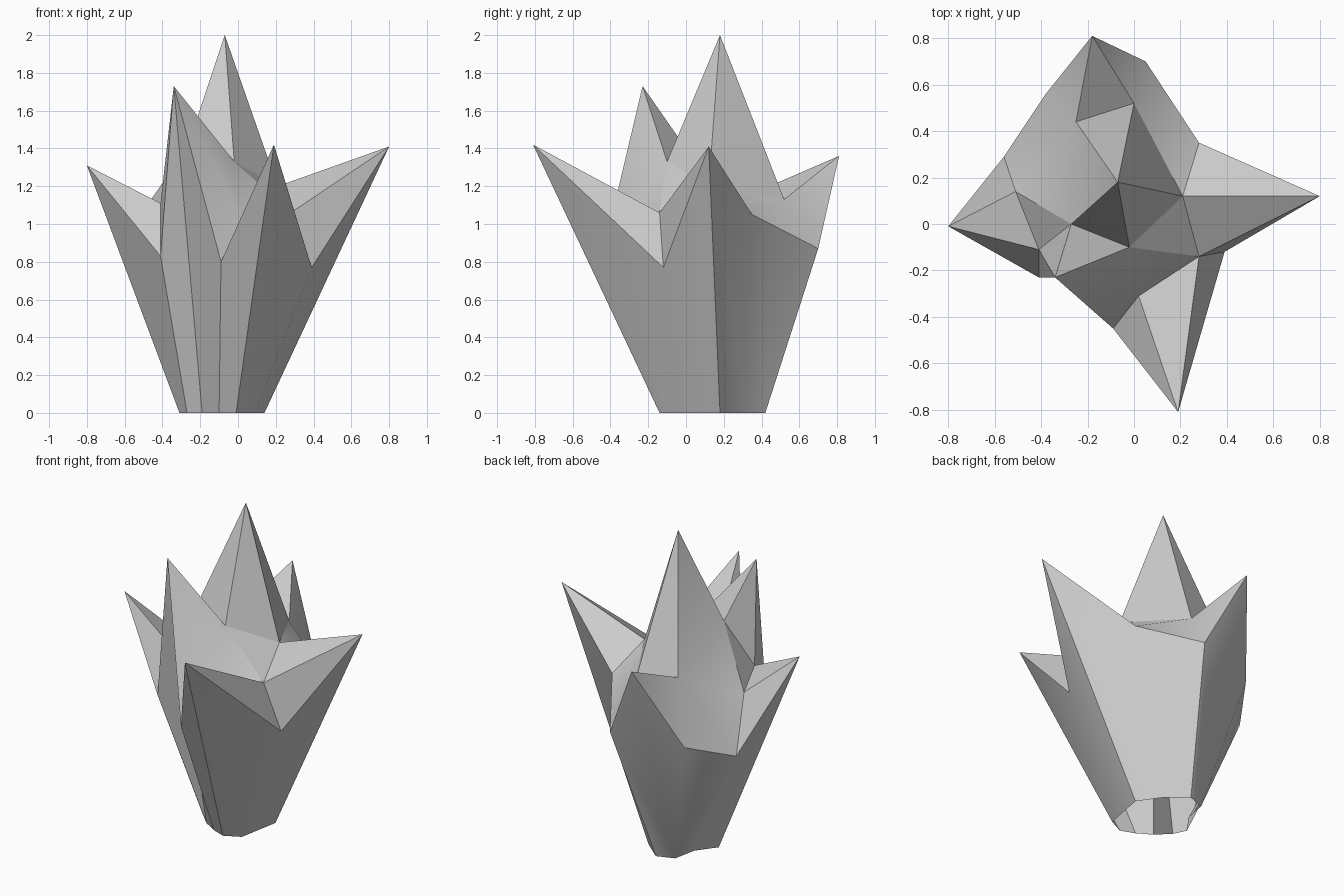
import bpy, bmesh, math

if "Cube" in bpy.data.objects:
    bpy.data.objects.remove(bpy.data.objects["Cube"])

# Tips of the six leaf blades
TIPS = dict(tall=(-.07, .18, 2), inner=(-.34, -.23, 1.73), front=(.19, -.81, 1.42),
            right=(.80, .12, 1.41), left=(-.80, -.01, 1.31), back=(-.18, .81, 1.36))

# Outer notches between the blades, and the inner folds behind them
NOTCHES = dict(S=(-.41, -.23, .83), T=(-.09, -.45, .80), V=(.39, -.12, .77),
               O=(.28, .35, 1.05), N=(.05, .70, .87), M=(-.38, .56, .83), P=(-.56, .29, .72))
FOLDS = dict(G=(-.27, 0, 1.40), H=(-.02, -.10, 1.33), I=(.21, .12, 1.20), J=(.28, -.14, 1.06),
             K=(0, .52, 1.13), L=(-.25, .44, 1.20), Q=(-.51, .14, 1.06), R=(-.41, -.11, 1.11),
             U=(.02, -.31, 1.01))

# Open foot outline, counter-clockwise from the left
FOOT = [(-.31, .11), (-.27, .03), (-.19, -.05), (-.10, -.105), (-.01, -.14), (.09, -.09),
        (.14, .18), (.05, .31), (-.08, .42), (-.19, .38), (-.22, .23)]

bm = bmesh.new()
v = {k: bm.verts.new(p) for d in (TIPS, NOTCHES, FOLDS) for k, p in d.items()}
foot = [bm.verts.new((x, y, 0)) for x, y in FOOT]


def face(*verts):
    bm.faces.new(list(dict.fromkeys(verts)))


def fan(tip, ring):
    for a, b in zip(ring, ring[1:]):
        face(v[tip], v[a], v[b])


# Inner faces of each blade fan out from its tip
fan('tall', 'GHIKLG')
fan('inner', 'SRGHUT')
fan('front', 'VJUT')
fan('right', 'OIJV')
fan('left', 'PQRS')
fan('back', 'MLKN')

# Webs between the blades
for web in ('QRG', 'LGQ', 'LQP', 'LPM', 'HUJ', 'HJI', 'KIO', 'KON'):
    face(*(v[k] for k in web))

# Outer walls run from the rim down to the open foot
rim = ['left', 'S', 'inner', 'T', 'front', 'V', 'right', 'O', 'N', 'back', 'M', 'P', 'P']
down = [0, 1, 2, 3, 4, 5, 6, 7, 8, 9, 9, 9, 10]
for i in range(len(rim)):
    j = (i + 1) % len(rim)
    face(v[rim[i]], v[rim[j]], foot[down[j]], foot[down[i]])

bmesh.ops.recalc_face_normals(bm, faces=bm.faces)
mesh = bpy.data.meshes.new("leaf_tuft")
bm.to_mesh(mesh)
bm.free()
tuft = bpy.data.objects.new("leaf_tuft", mesh)
bpy.context.collection.objects.link(tuft)
bpy.context.view_layer.objects.active = tuft
tuft.select_set(True)
bpy.ops.object.shade_smooth_by_angle(angle=math.radians(32))
